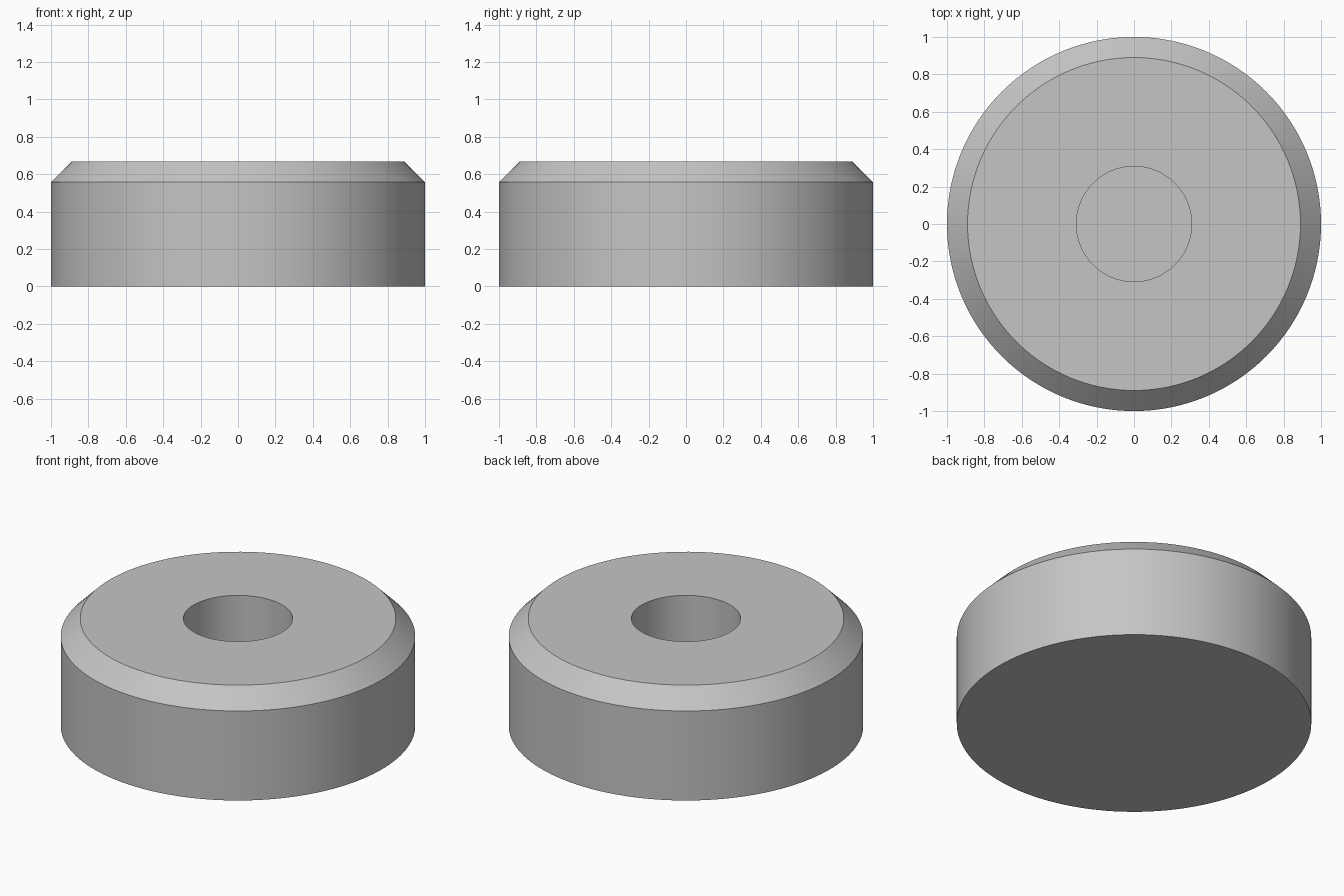
import bpy, bmesh
from math import radians, tau

cube = bpy.data.objects.get("Cube")
if cube:
    bpy.data.objects.remove(cube, do_unlink=True)

SEGMENTS = 128
RADIUS, HEIGHT, CHAMFER = 1.0, 0.667, 0.11
HOLE_RADIUS, HOLE_FLOOR = 0.308, 0.22

# Plain grey material
grey = bpy.data.materials.new("plain grey")
grey.use_nodes = True
colour = (0.56, 0.56, 0.56, 1)
grey.diffuse_color = colour
grey.node_tree.nodes["Principled BSDF"].inputs["Base Color"].default_value = colour

# Half section of the foot, from the base centre to the hole floor centre
profile = [
    (0, 0), (RADIUS, 0), (RADIUS, HEIGHT - CHAMFER),
    (RADIUS - CHAMFER, HEIGHT), (HOLE_RADIUS, HEIGHT),
    (HOLE_RADIUS, HOLE_FLOOR), (0, HOLE_FLOOR),
]

# Round foot with a chamfered rim and a blind hole, turned about z
bm = bmesh.new()
verts = [bm.verts.new((r, 0, z)) for r, z in profile]
edges = [bm.edges.new(pair) for pair in zip(verts, verts[1:])]
bmesh.ops.spin(bm, geom=verts + edges, cent=(0, 0, 0), axis=(0, 0, 1),
               angle=tau, steps=SEGMENTS, use_merge=True)
bmesh.ops.remove_doubles(bm, verts=bm.verts, dist=0.0001)
bmesh.ops.recalc_face_normals(bm, faces=bm.faces)
mesh = bpy.data.meshes.new("round_foot")
bm.to_mesh(mesh)
bm.free()
mesh.materials.append(grey)

foot = bpy.data.objects.new("round_foot", mesh)
bpy.context.collection.objects.link(foot)
bpy.context.view_layer.objects.active = foot
foot.select_set(True)
bpy.ops.object.shade_smooth_by_angle(angle=radians(30))
